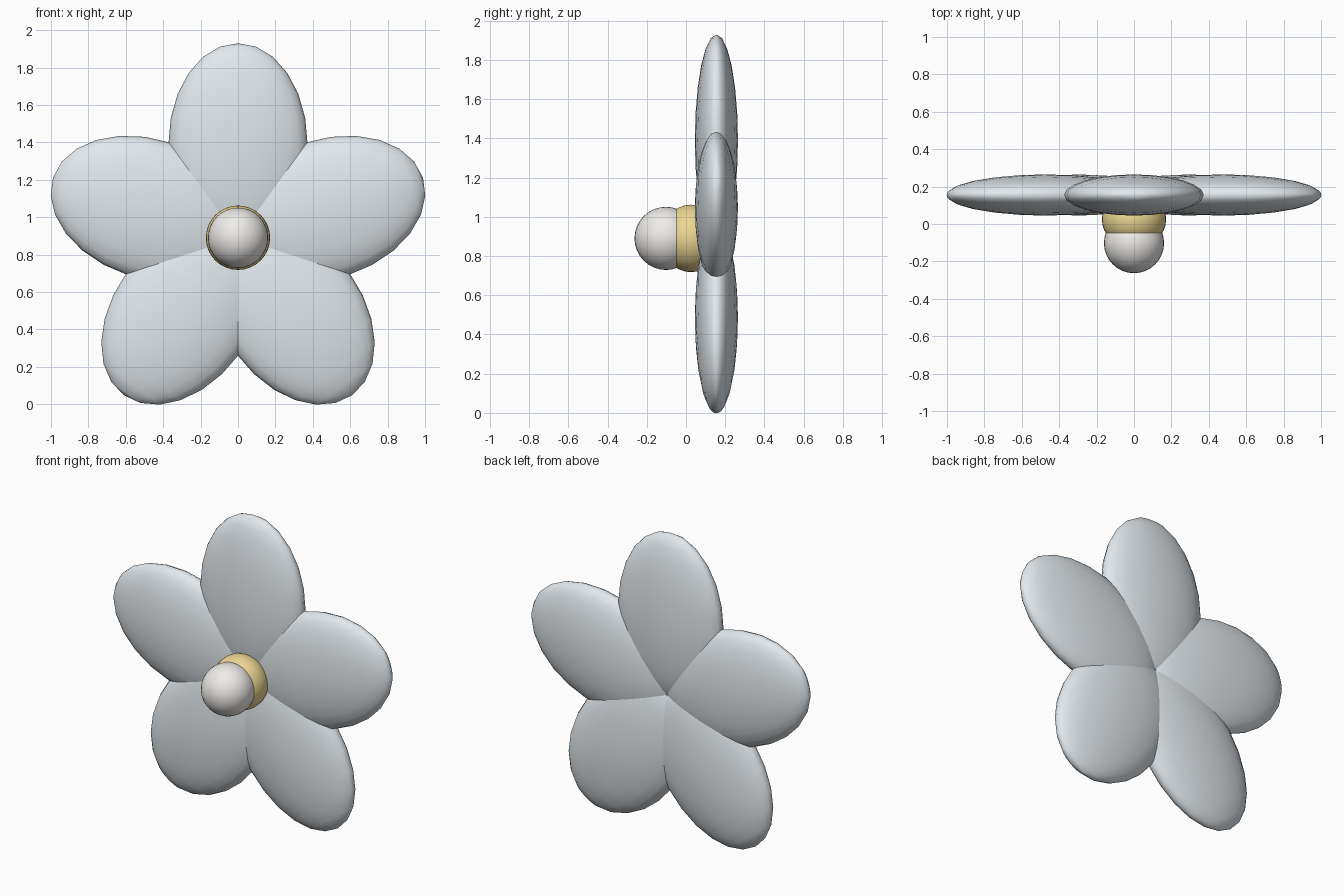
import bpy
from math import radians, sin, cos

if "Cube" in bpy.data.objects:
    bpy.data.objects.remove(bpy.data.objects["Cube"])

CENTRE_Z = 0.89   # height of the flower's middle


def material(name, rgb):
    mat = bpy.data.materials.new(name)
    mat.diffuse_color = (*rgb, 1)
    mat.use_nodes = True
    mat.node_tree.nodes["Principled BSDF"].inputs["Base Color"].default_value = mat.diffuse_color
    return mat


def ellipsoid(name, loc, scale, mat, tilt=0, segments=32, rings=16):
    bpy.ops.mesh.primitive_uv_sphere_add(segments=segments, ring_count=rings,
                                         radius=1, location=loc,
                                         rotation=(0, tilt, 0))
    ob = bpy.context.object
    ob.name = name
    ob.scale = scale
    bpy.ops.object.transform_apply(location=False, rotation=False, scale=True)
    bpy.ops.object.shade_smooth()
    ob.data.materials.append(mat)
    return ob


petal_mat = material("petal_pale", (0.76, 0.81, 0.85))
yellow = material("centre_yellow", (0.85, 0.68, 0.29))
white = material("bead_white", (0.86, 0.84, 0.81))

# five overlapping flattened petals around the middle
for i in range(5):
    a = radians(72 * i)
    ellipsoid(f"petal_{i + 1}",
              (0.5 * sin(a), 0.155, CENTRE_Z + 0.5 * cos(a)),
              (0.372, 0.11, 0.54), petal_mat, tilt=a, segments=24, rings=12)

# yellow flower centre
ellipsoid("flower_centre", (0, 0.025, CENTRE_Z), (0.172, 0.155, 0.172), yellow)

# white bead at the front
ellipsoid("front_bead", (0, -0.102, CENTRE_Z), (0.161, 0.161, 0.161), white)
